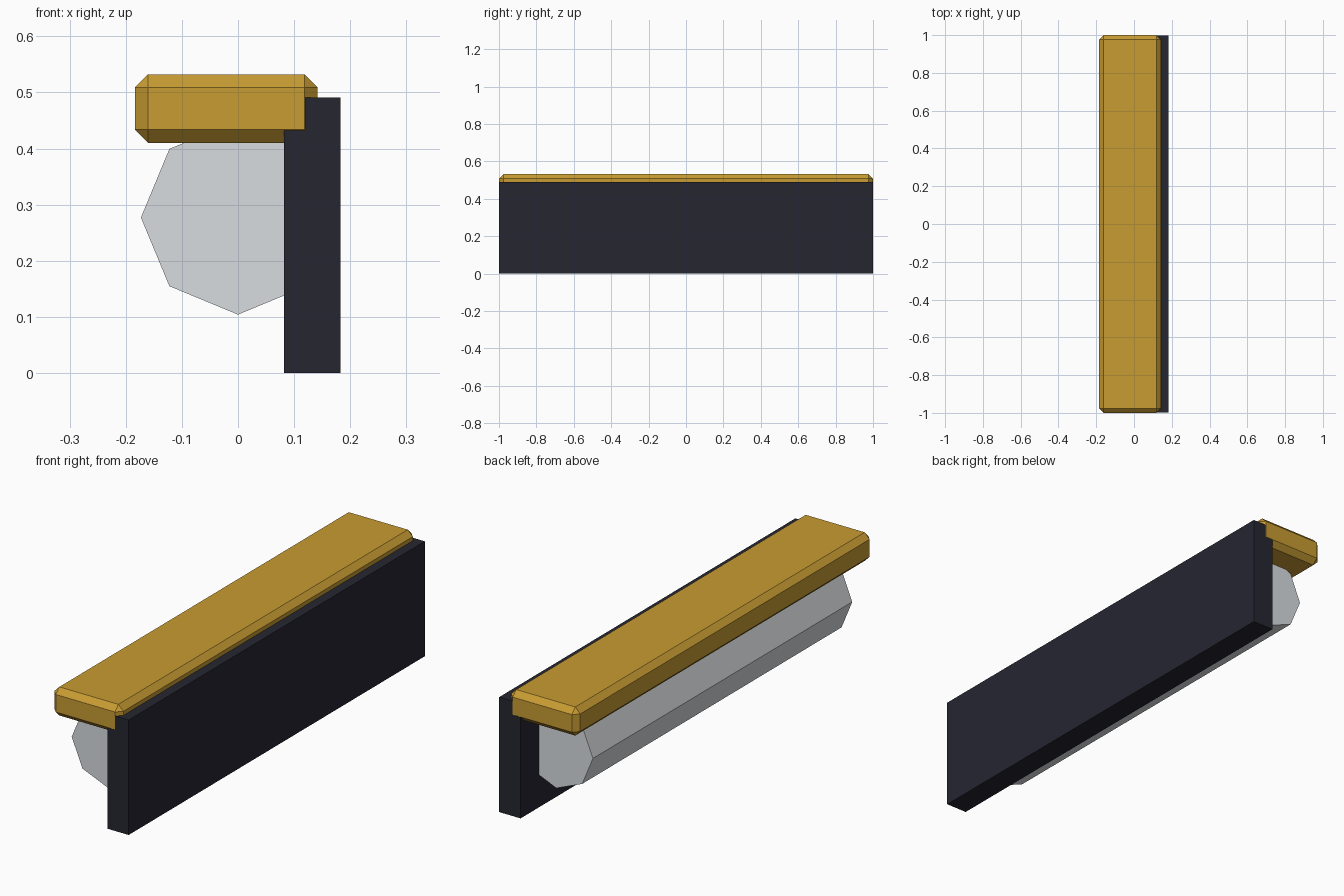
import bpy
import bmesh
import math
from mathutils import Matrix, Vector

cube = bpy.data.objects.get("Cube")
if cube:
    bpy.data.objects.remove(cube, do_unlink=True)


def make_material(name, rgb):
    mat = bpy.data.materials.new(name)
    mat.use_nodes = True
    color = (*rgb, 1.0)
    mat.diffuse_color = color
    mat.node_tree.nodes["Principled BSDF"].inputs["Base Color"].default_value = color
    return mat


def add_object(name, bm, mat):
    mesh = bpy.data.meshes.new(name)
    bm.to_mesh(mesh)
    bm.free()
    mesh.materials.append(mat)
    obj = bpy.data.objects.new(name, mesh)
    bpy.context.scene.collection.objects.link(obj)
    return obj


def add_box(name, low, high, mat):
    low, high = Vector(low), Vector(high)
    bm = bmesh.new()
    bmesh.ops.create_cube(bm, size=1.0)
    bmesh.ops.scale(bm, vec=high - low, verts=bm.verts)
    bmesh.ops.translate(bm, vec=(low + high) / 2, verts=bm.verts)
    return add_object(name, bm, mat)


gold = make_material("golden wood", (0.578, 0.332, 0.032))
dark = make_material("dark panel", (0.019, 0.019, 0.031))
grey = make_material("light grey", (0.69, 0.72, 0.745))

# Upright side panel
add_box("side_panel", (0.082, -0.999, 0), (0.183, 0.999, 0.491), dark)

# Chamfered top rail, notched over the panel's inner edge
rail = add_box("top_rail", (-0.184, -1, 0.41), (0.142, 1, 0.532), gold)
bevel = rail.modifiers.new("chamfer", "BEVEL")
bevel.width = 0.0235
bevel.segments = 1

# Eight-sided bar under the rail, slightly shorter than the panel
bm = bmesh.new()
bmesh.ops.create_cone(bm, cap_ends=True, segments=8, radius1=0.173,
                      radius2=0.173, depth=1.75)
bmesh.ops.rotate(bm, verts=bm.verts, matrix=Matrix.Rotation(math.pi / 2, 3, "X"))
bmesh.ops.translate(bm, vec=(0, 0, 0.277), verts=bm.verts)
add_object("octagonal_bar", bm, grey)
